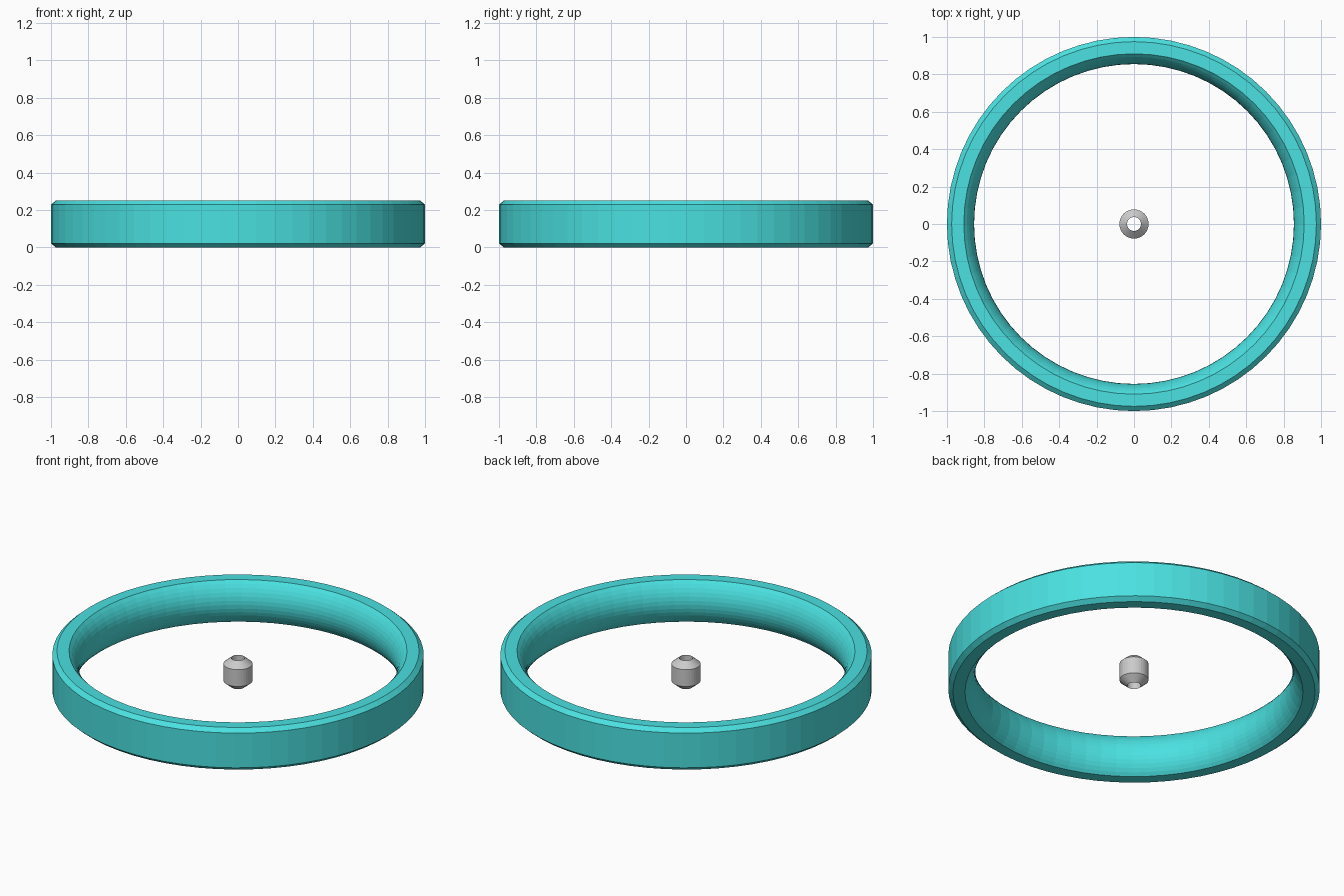
import bpy, bmesh, math

if "Cube" in bpy.data.objects:
    bpy.data.objects.remove(bpy.data.objects["Cube"])


def lathe(name, profile, segments):
    """Spin a closed (radius, z) profile around the z axis."""
    bm = bmesh.new()
    rings = []
    for i in range(segments):
        a = 2 * math.pi * i / segments
        rings.append([bm.verts.new((r * math.cos(a), r * math.sin(a), z))
                      for r, z in profile])
    n = len(profile)
    for i in range(segments):
        p, q = rings[i], rings[(i + 1) % segments]
        for j in range(n):
            k = (j + 1) % n
            bm.faces.new((p[j], q[j], q[k], p[k]))
    bmesh.ops.recalc_face_normals(bm, faces=bm.faces)
    mesh = bpy.data.meshes.new(name)
    bm.to_mesh(mesh)
    bm.free()
    obj = bpy.data.objects.new(name, mesh)
    bpy.context.collection.objects.link(obj)
    return obj


MID = 0.125

# Outer ring: chamfered outside, inner wall bulging towards the centre
half, bulge, rim = 0.125, 0.055, 0.91
arc_r = (half ** 2 + bulge ** 2) / (2 * bulge)
arc_a = math.asin(half / arc_r)
steps = 12
ring_profile = [(0.975, 0), (1.0, 0.022), (1.0, 0.228), (0.975, 0.25)]
for i in range(steps + 1):
    a = arc_a * (1 - 2 * i / steps)
    ring_profile.append((rim - bulge + arc_r * (1 - math.cos(a)),
                         MID + arc_r * math.sin(a)))
ring = lathe("outer_ring", ring_profile, 64)
teal = bpy.data.materials.new("teal")
teal.diffuse_color = (0.07, 0.75, 0.75, 1)
teal.use_nodes = True
teal.node_tree.nodes["Principled BSDF"].inputs["Base Color"].default_value = teal.diffuse_color
ring.data.materials.append(teal)

# Small centre bead with conical ends and a through hole
bead_profile = [(0.037, MID - 0.085), (0.078, MID - 0.05),
                (0.078, MID + 0.05), (0.037, MID + 0.085)]
lathe("centre_bead", bead_profile, 32)
